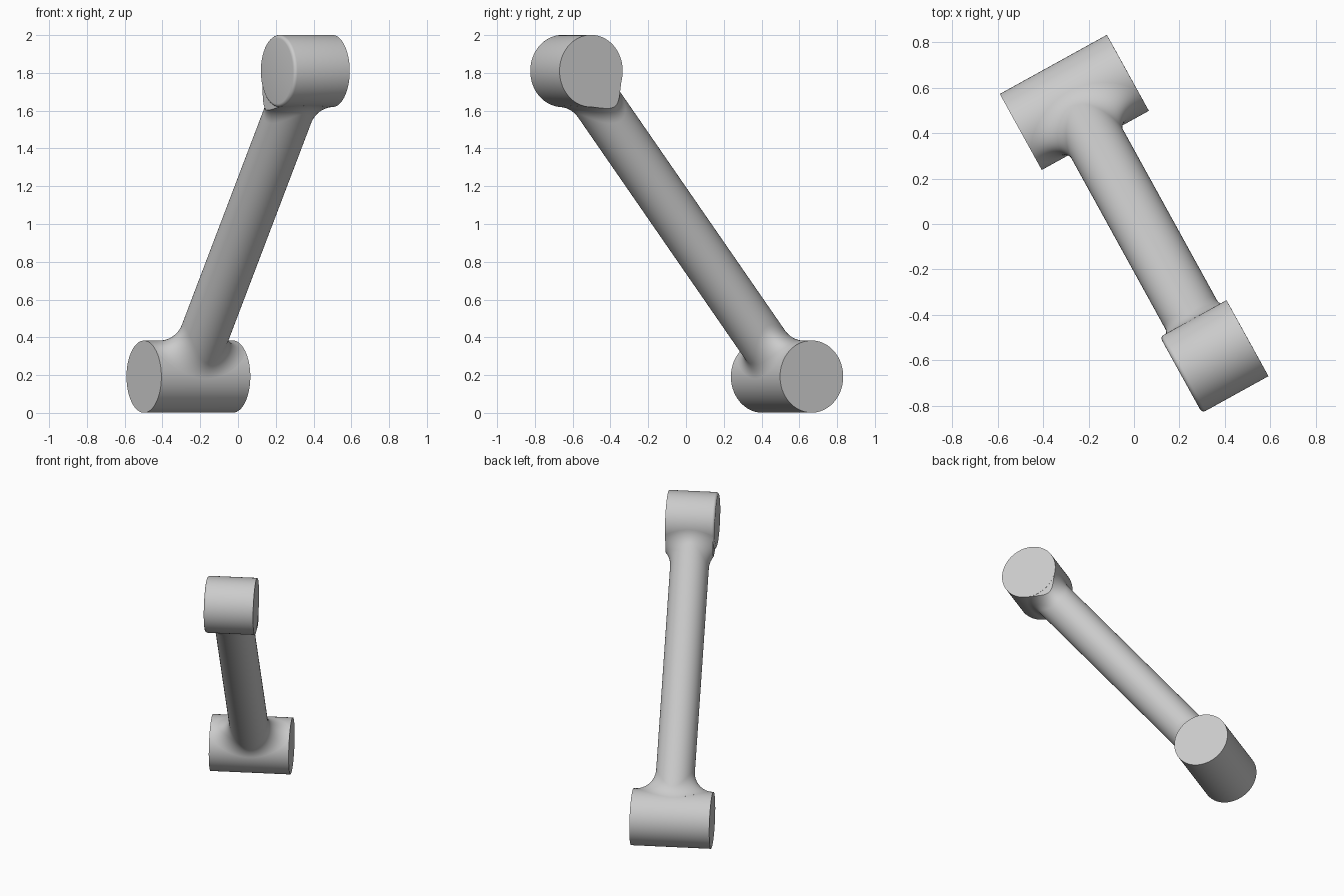
import bpy, bmesh, math
from mathutils import Vector, Matrix

if "Cube" in bpy.data.objects:
    bpy.data.objects.remove(bpy.data.objects["Cube"])

mat = bpy.data.materials.new("light grey metal")
mat.use_nodes = True
grey = (0.6, 0.6, 0.6, 1)
mat.diffuse_color = grey
mat.node_tree.nodes["Principled BSDF"].inputs["Base Color"].default_value = grey

# Linkage frame: x along the pins, z along the shaft
low = Vector((-0.2625, 0.535, 0.192))
high = Vector((0.353, -0.583, 1.81))
shaft_dir = (high - low).normalized()
pin = Vector((0.875, 0.484, 0)).normalized()
side = shaft_dir.cross(pin).normalized()
pin = side.cross(shaft_dir)
length = (high - low).length
frame = Matrix((pin, side, shaft_dir)).transposed().to_4x4()
frame.translation = low

HUB_R, SHAFT_R, FILLET = 0.191, 0.13, 0.138
LOW_HALF, HIGH_HALF = 0.269, 0.167
SEGS, STEPS = 96, 12


def finish(bm, name):
    bmesh.ops.recalc_face_normals(bm, faces=bm.faces)
    mesh = bpy.data.meshes.new(name)
    bm.to_mesh(mesh)
    bm.free()
    mesh.transform(frame)
    mesh.materials.append(mat)
    ob = bpy.data.objects.new(name, mesh)
    bpy.context.collection.objects.link(ob)
    bpy.ops.object.select_all(action='DESELECT')
    ob.select_set(True)
    bpy.context.view_layer.objects.active = ob
    bpy.ops.object.shade_smooth_by_angle(angle=math.radians(35))


def hub(name, z, half, bevel):
    bm = bmesh.new()
    place = Matrix.Translation((0, 0, z)) @ Matrix.Rotation(math.pi / 2, 4, 'Y')
    bmesh.ops.create_cone(bm, cap_ends=True, segments=SEGS, radius1=HUB_R,
                          radius2=HUB_R, depth=2 * half, matrix=place)
    if bevel:  # rounded rim on the right-hand end
        rim = [e for e in bm.edges if all(v.co.x < -half + 0.01 for v in e.verts)]
        bmesh.ops.bevel(bm, geom=rim, offset=bevel, segments=4, profile=0.5,
                        affect='EDGES')
    finish(bm, name)


def fillet_rings():
    """Rings of a rolling-ball blend, from inside the hub out to the shaft."""
    columns = []
    for i in range(SEGS):
        a = 2 * math.pi * i / SEGS
        reach = SHAFT_R + FILLET
        c = Vector((reach * math.cos(a), reach * math.sin(a), 0))
        c.z = math.sqrt((HUB_R + FILLET) ** 2 - c.y ** 2)
        to_hub = -Vector((0, c.y, c.z)).normalized()
        to_shaft = -Vector((math.cos(a), math.sin(a), 0))
        arc = [c + FILLET * to_hub.slerp(to_shaft, k / STEPS) for k in range(STEPS + 1)]
        columns.append([arc[0] * 0.5] + arc)
    return [list(r) for r in zip(*columns)]


# Shaft with a flared blend at each end
bm = bmesh.new()
lower = fillet_rings()
upper = [[Vector((p.x, p.y, length - p.z)) for p in ring] for ring in reversed(lower)]
rings = [[bm.verts.new(p) for p in ring] for ring in lower + upper]
for a, b in zip(rings, rings[1:]):
    for i in range(SEGS):
        j = (i + 1) % SEGS
        bm.faces.new((a[i], a[j], b[j], b[i]))
bm.faces.new(rings[0])
bm.faces.new(rings[-1])

# Trim the upper flare flush with the ends of its hub
for sign, limit in ((1, HIGH_HALF - 0.001), (-1, HIGH_HALF - 0.012)):
    top = {v for v in bm.verts if v.co.z > length / 2}
    faces = [f for f in bm.faces if all(v in top for v in f.verts)]
    geom = faces + list({e for f in faces for e in f.edges}) + list({v for f in faces for v in f.verts})
    cut = bmesh.ops.bisect_plane(bm, geom=geom, plane_co=(sign * limit, 0, 0),
                                 plane_no=(sign, 0, 0), clear_outer=True)
    edges = [e for e in cut["geom_cut"] if isinstance(e, bmesh.types.BMEdge)]
    bmesh.ops.triangle_fill(bm, edges=edges, use_beauty=True)
finish(bm, "shaft")

hub("lower_hub", 0, LOW_HALF, 0)
hub("upper_hub", length, HIGH_HALF, 0.018)
